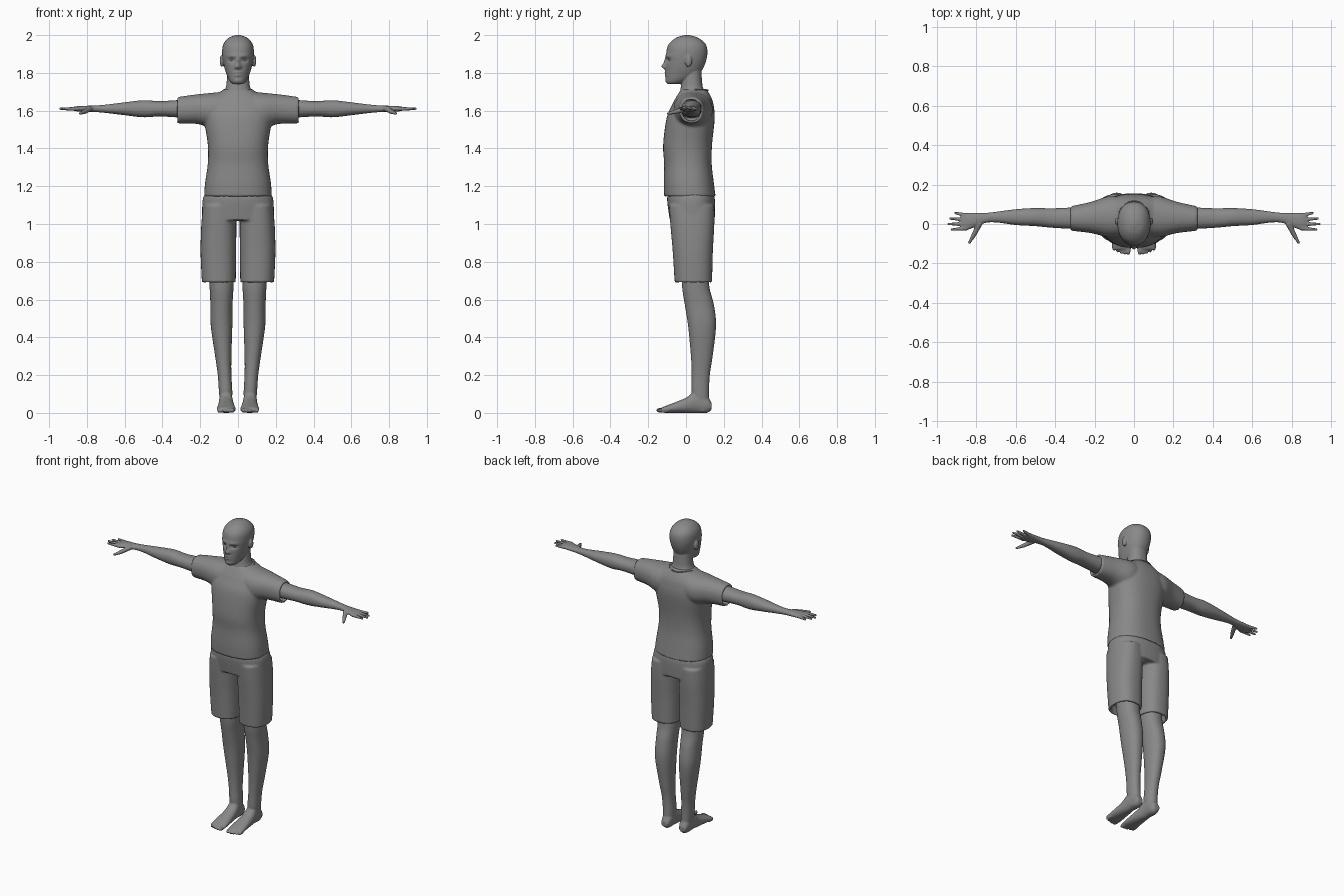
import bpy, bmesh, math
from mathutils import Vector, Matrix

cube = bpy.data.objects.get("Cube")
if cube:
    bpy.data.objects.remove(cube, do_unlink=True)

GREY = bpy.data.materials.new("plain grey")
GREY.use_nodes = True
GREY.diffuse_color = (.25, .25, .25, 1)
GREY.node_tree.nodes["Principled BSDF"].inputs["Base Color"].default_value = GREY.diffuse_color

# For each loft axis: how (along, across, up) becomes (x, y, z)
PLACE = {"x": lambda along, u, v: (along, u, v),
         "y": lambda along, u, v: (u, along, v),
         "z": lambda along, u, v: (u, v, along)}


def resample(rows, steps):
    """Smooth curve through the given sections."""
    rows = [Vector(row) for row in rows]
    last = len(rows) - 1
    result = []
    for i in range(last):
        start, end = rows[i], rows[i + 1]
        leave = (end - rows[max(i - 1, 0)]) / 2
        arrive = (rows[min(i + 2, last)] - start) / 2
        for step in range(steps):
            t = step / steps
            blend = t * t * (3 - 2 * t)
            result.append(start.lerp(end, blend)
                          + leave * t * (1 - t) ** 2 - arrive * t * t * (1 - t))
    return [list(row) for row in result + [rows[last]]]


def loft(bm, axis, rows, power=2.2, hem=0, segments=48, steps=6):
    """Skin rounded sections (along, u_min, u_max, v_min, v_max).
    A hem turns the last section inward to leave a pocket of that depth."""
    sections = resample(rows, steps)
    if hem:
        along, left, right, low, high = sections[-1]
        back = math.copysign(hem, sections[-2][0] - along)
        wall = .014
        inner = [left + wall, right - wall, low + wall, high - wall]
        sections += [[along] + inner, [along + back] + inner]

    def rounded(value):
        return math.copysign(abs(value) ** (2 / power), value)

    rings = []
    for along, left, right, low, high in sections:
        ring = []
        for k in range(segments):
            angle = math.tau * k / segments
            u = (left + right + (right - left) * rounded(math.cos(angle))) / 2
            v = (low + high + (high - low) * rounded(math.sin(angle))) / 2
            ring.append(bm.verts.new(PLACE[axis](along, u, v)))
        rings.append(ring)
    for ring, following in zip(rings, rings[1:]):
        for k in range(segments):
            bm.faces.new((ring[k - 1], ring[k], following[k], following[k - 1]))
    bm.faces.new(rings[0])
    bm.faces.new(rings[-1])


def centred(rows):
    """Sections (height, half width, front, back) about the middle plane."""
    return [(z, -half, half, front, back) for z, half, front, back in rows]


def ball(bm, centre, size, detail=16):
    matrix = Matrix.Translation(centre) @ Matrix.Diagonal((*size, 1))
    bmesh.ops.create_uvsphere(bm, u_segments=detail, v_segments=detail, radius=1, matrix=matrix)


def digit(bm, start, end, thick, thin, steps=14):
    """Tapered round-ended finger made of overlapping balls."""
    for i in range(steps + 1):
        t = i / steps
        radius = thick + (thin - thick) * t
        ball(bm, Vector(start).lerp(Vector(end), t), [radius] * 3, detail=12)


def mirror(bm):
    copy = bmesh.ops.duplicate(bm, geom=bm.verts[:] + bm.edges[:] + bm.faces[:])
    for item in copy["geom"]:
        if isinstance(item, bmesh.types.BMVert):
            item.co.x *= -1


def push(bm, x, z, width, height, amount):
    """Soft push of the face along y, on both sides at once."""
    for vert in bm.verts:
        if vert.co.y < -.05:
            across = (abs(vert.co.x) - x) / width
            up = (vert.co.z - z) / height
            vert.co.y += amount * math.exp(-across ** 2 - up ** 2)


def finish(bm, name, voxel=0, relax=3):
    bmesh.ops.recalc_face_normals(bm, faces=bm.faces[:])
    mesh = bpy.data.meshes.new(name)
    bm.to_mesh(mesh)
    bm.free()
    mesh.materials.append(GREY)
    mesh.shade_smooth()
    obj = bpy.data.objects.new(name, mesh)
    bpy.context.collection.objects.link(obj)
    if voxel:
        fuse = obj.modifiers.new("fuse", "REMESH")
        fuse.mode = "VOXEL"
        fuse.voxel_size = voxel
        fuse.use_smooth_shade = True
        soften = obj.modifiers.new("soften", "SMOOTH")
        soften.factor = .5
        soften.iterations = relax


# Skull with sculpted features
bm = bmesh.new()
loft(bm, "z", centred([
    (1.74, .025, -.096, -.04), (1.755, .043, -.104, 0), (1.79, .06, -.107, .065),
    (1.84, .075, -.107, .098), (1.9, .084, -.105, .113), (1.95, .078, -.093, .105),
    (1.985, .05, -.054, .066), (2, .012, -.01, .02)]), segments=96, steps=9)
push(bm, x=0, z=1.834, width=.013, height=.014, amount=-.021)    # nose tip
push(bm, x=0, z=1.858, width=.009, height=.02, amount=-.011)     # nose bridge
push(bm, x=.012, z=1.83, width=.007, height=.007, amount=-.007)  # nostrils
push(bm, x=.033, z=1.868, width=.019, height=.011, amount=.013)  # eye sockets
push(bm, x=.03, z=1.89, width=.03, height=.01, amount=-.005)     # brow
for lip in (1.787, 1.803):
    push(bm, x=0, z=lip, width=.02, height=.006, amount=-.007)
push(bm, x=0, z=1.757, width=.02, height=.012, amount=-.005)     # chin
# Ears and neck, fused with the skull
for side in (-1, 1):
    ball(bm, (side * .086, .013, 1.863), (.011, .019, .031))
loft(bm, "z", centred([
    (1.6, .09, -.045, .11), (1.66, .088, -.046, .112), (1.7, .077, -.032, .1),
    (1.735, .062, -.026, .087), (1.84, .055, -.01, .08)]))
finish(bm, "head_and_neck", voxel=.004, relax=2)

# Eyes
bm = bmesh.new()
ball(bm, (.033, -.08, 1.868), (.014, .012, .008))
mirror(bm)
finish(bm, "eyes")

# Shirt: sleeves and torso
bm = bmesh.new()
loft(bm, "x", [
    (.05, -.06, .135, 1.52, 1.705), (.13, -.066, .14, 1.51, 1.695),
    (.22, -.046, .112, 1.53, 1.686), (.322, -.034, .09, 1.533, 1.672)], hem=.05)
mirror(bm)
loft(bm, "z", centred([
    (1.715, .068, -.025, .108), (1.67, .14, -.053, .134), (1.63, .17, -.074, .146),
    (1.56, .18, -.103, .152), (1.42, .16, -.121, .138), (1.32, .16, -.116, .136),
    (1.22, .174, -.118, .147), (1.145, .18, -.116, .157)]), power=2.4, hem=.03)
finish(bm, "shirt", voxel=.007, relax=6)

# Collar band round the neckline
curve = bpy.data.curves.new("collar", "CURVE")
curve.dimensions = "3D"
curve.bevel_depth = .004
spline = curve.splines.new("POLY")
spline.points.add(47)
spline.use_cyclic_u = True
for k, point in enumerate(spline.points):
    angle = math.tau * k / len(spline.points)
    depth = math.sin(angle)
    height = 1.7 + .034 * depth - .026 * depth ** 2
    point.co = (.08 * math.cos(angle), .026 + .09 * depth, height, 1)
curve.materials.append(GREY)
bpy.context.collection.objects.link(bpy.data.objects.new("collar", curve))

# Shorts: legs and hips
bm = bmesh.new()
loft(bm, "z", [
    (1.1, .014, .184, -.09, .15), (1, .009, .194, -.083, .15),
    (.85, .01, .198, -.07, .142), (.69, .012, .191, -.06, .138)], power=2.4, hem=.05)
mirror(bm)
loft(bm, "z", centred([
    (1.17, .165, -.09, .14), (1.13, .187, -.1, .153), (1.02, .19, -.086, .152)]), power=2.4)
finish(bm, "shorts", voxel=.007, relax=5)

# Arms and palms: sections (along, middle, half depth, half height) at one level
bm = bmesh.new()
LEVEL = 1.61
ARM = [(.2, .03, .06, .055), (.4, .03, .05, .041), (.5, .035, .046, .045),
       (.6, .035, .04, .034), (.7, .035, .027, .022), (.76, .03, .026, .017),
       (.84, .014, .042, .015), (.876, .013, .04, .009)]
loft(bm, "x", [(x, mid - deep, mid + deep, LEVEL - tall, LEVEL + tall)
               for x, mid, deep, tall in ARM])
# Four fingers fan out from the palm, then the thumb
for k, reach in enumerate((.925, .941, .933, .907)):
    spread = k - 1
    digit(bm, (.85, .022 * spread, LEVEL), (reach, .028 * spread, LEVEL), thick=.011, thin=.007)
knuckle = (.813, -.055, 1.594)
digit(bm, (.785, 0, LEVEL), knuckle, thick=.015, thin=.012)
digit(bm, knuckle, (.836, -.095, 1.585), thick=.012, thin=.007)
mirror(bm)
finish(bm, "arms_and_hands", voxel=.0045, relax=2)

# Lower legs
bm = bmesh.new()
loft(bm, "z", [
    (.76, .02, .155, -.025, .115), (.66, .024, .15, -.02, .125),
    (.57, .029, .146, -.006, .148), (.46, .03, .144, .011, .159),
    (.3, .035, .121, .026, .141), (.2, .035, .107, .03, .126),
    (.1, .03, .1, .03, .122), (.01, .038, .09, .05, .125)])
# Bare feet with toes
loft(bm, "y", [
    (.136, .045, .085, .018, .05), (.11, .032, .095, 0, .09), (.05, .028, .1, 0, .115),
    (0, .022, .104, 0, .08), (-.1, .012, .112, 0, .04), (-.13, .016, .11, .003, .028)])
for k in range(5):
    thick = .014 - .0015 * k
    ball(bm, (.029 + .018 * k, -.132 + .0012 * k * k, thick), (thick * .85, .026, thick))
mirror(bm)
finish(bm, "legs_and_feet", voxel=.005)
